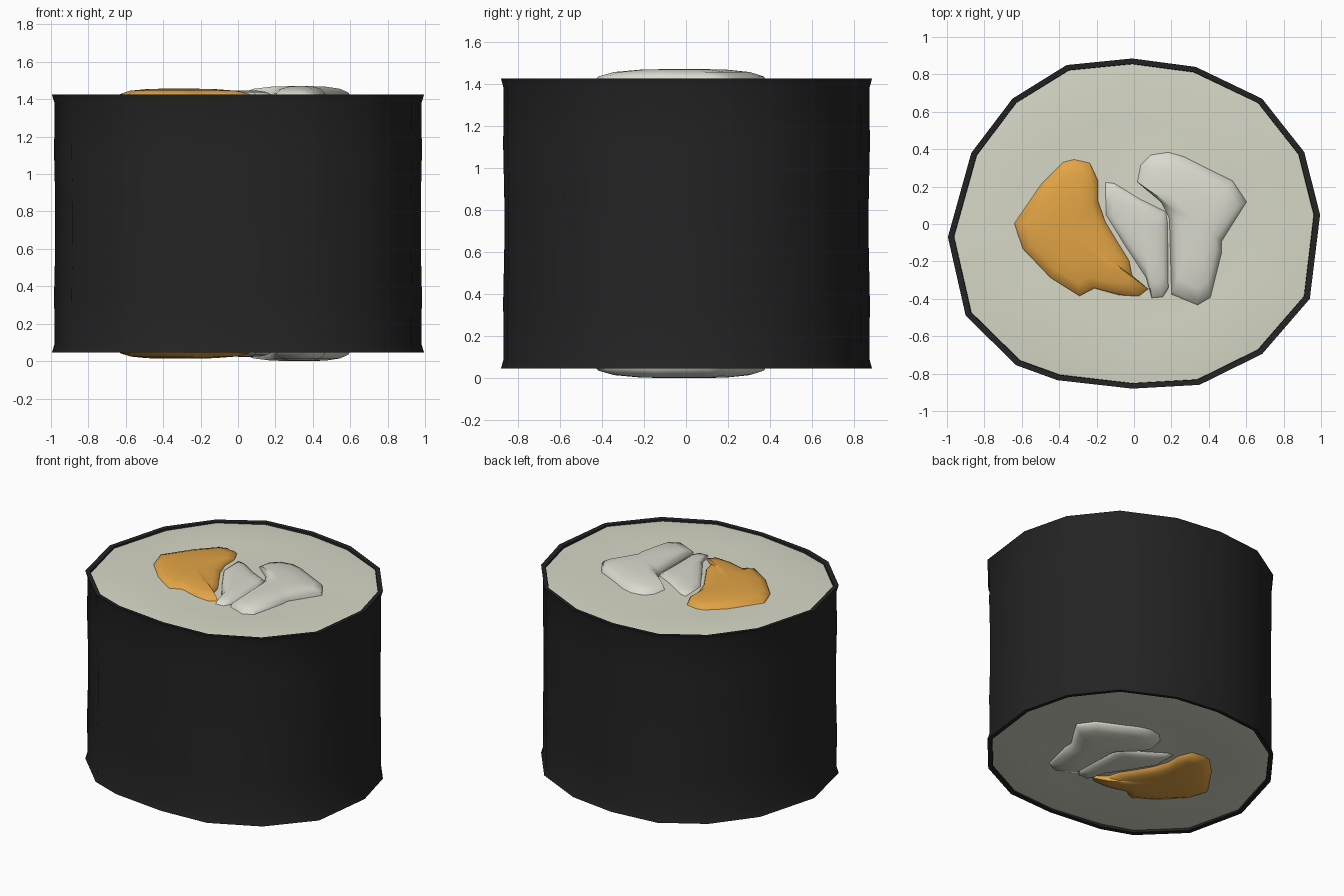
import bpy, bmesh, math

if "Cube" in bpy.data.objects:
    bpy.data.objects.remove(bpy.data.objects["Cube"])

MID = 0.735  # mid height; the roll is mirrored above and below it


def material(name, rgb):
    m = bpy.data.materials.new(name)
    m.diffuse_color = (*rgb, 1)
    m.use_nodes = True
    m.node_tree.nodes["Principled BSDF"].inputs["Base Color"].default_value = m.diffuse_color
    return m


SEAWEED = material("dark seaweed", (0.017, 0.017, 0.017))
RICE = material("rice white", (0.68, 0.69, 0.57))
ORANGE = material("orange fish", (0.76, 0.37, 0.06))
PALE = material("pale filling", (0.70, 0.70, 0.62))


def loft(name, outline, centre, levels, mat, ring_closed=False, bump=None):
    """Stack scaled copies of an outline; cap with fans or close into a tube."""
    bm = bmesh.new()
    cx, cy = centre

    def vert(x, y, z):
        if bump:
            z += bump(x, y) * (1 if z > MID else -1)
        return bm.verts.new((x, y, z))

    rings = [[vert(cx + (x - cx) * s, cy + (y - cy) * s, z) for x, y in outline]
             for s, z in levels]
    n = len(outline)
    pairs = list(zip(rings, rings[1:]))
    if ring_closed:
        pairs.append((rings[-1], rings[0]))
    for a, b in pairs:
        for i in range(n):
            j = (i + 1) % n
            bm.faces.new((a[i], a[j], b[j], b[i]))
    if not ring_closed:
        for ring, z in ((rings[0], levels[0][1]), (rings[-1], levels[-1][1])):
            c = vert(cx, cy, z)
            for i in range(n):
                bm.faces.new((ring[i], ring[(i + 1) % n], c))
    bmesh.ops.recalc_face_normals(bm, faces=bm.faces)
    me = bpy.data.meshes.new(name)
    bm.to_mesh(me)
    bm.free()
    me.materials.append(mat)
    ob = bpy.data.objects.new(name, me)
    bpy.context.collection.objects.link(ob)
    bpy.ops.object.select_all(action='DESELECT')
    ob.select_set(True)
    bpy.context.view_layer.objects.active = ob
    bpy.ops.object.shade_smooth_by_angle(angle=math.radians(42))
    return ob


def mirrored(half):
    """Upper levels (bottom to top) reflected to make the lower end too."""
    return [(s, 2 * MID - z) for s, z in reversed(half)] + half


# Seaweed wrap: sixteen-sided tube, slightly flared at both rims
wrap = [(-.01, .885), (.33, .84), (.685, .67), (.91, .385), (.995, .05),
        (.94, -.40), (.685, -.695), (.35, -.86), (-.01, -.88), (-.41, -.835),
        (-.63, -.755), (-.90, -.49), (-.995, -.07), (-.87, .38), (-.65, .67),
        (-.36, .85)]
outer = mirrored([(.982, .85), (.988, 1.1), (.986, 1.38), (1, 1.425)])
inner = [(.968, 1.422), (.962, 1.38), (.962, .09), (.968, .048)]
loft("seaweed_wrap", wrap, (0, 0), outer + inner, SEAWEED, ring_closed=True)


# Rice core with gently uneven ends
def uneven(x, y):
    return 0.007 * math.sin(5 * x + 1) * math.cos(6 * y - 0.5)


loft("rice", wrap, (0, 0),
     mirrored([(.967, 1.408), (.85, 1.417), (.62, 1.417), (.4, 1.415),
               (.2, 1.415)]), RICE, bump=uneven)


def filling(name, outline, centre, peak, mat):
    base = 1.405
    rise = peak - base
    loft(name, outline, centre,
         mirrored([(.97, 1.36), (1, base), (.95, base + .45 * rise),
                   (.78, base + .78 * rise), (.5, base + .95 * rise),
                   (.2, peak)]), mat)


# Fillings running through the roll and bulging from both ends
filling("orange_filling",
        [(-.32, .355), (-.235, .335), (-.19, .24), (-.19, .13), (-.15, .015),
         (-.02, -.2), (-.005, -.28), (.08, -.35), (.03, -.39), (-.075, -.385),
         (-.21, -.35), (-.29, -.395), (-.45, -.295), (-.6, -.135),
         (-.645, .005), (-.5, .215), (-.38, .34)],
        (-.33, -.05), 1.457, ORANGE)
filling("small_pale_filling",
        [(-.16, .23), (-.11, .225), (.03, .14), (.175, .07), (.185, 0),
         (.185, -.35), (.155, -.395), (.095, -.4), (.065, -.29),
         (-.05, -.12), (-.155, .05)],
        (.05, -.02), 1.447, PALE)
filling("large_pale_filling",
        [(.18, .39), (.27, .365), (.53, .235), (.605, .12), (.47, -.095),
         (.47, -.16), (.41, -.4), (.34, -.44), (.2, -.38), (.185, .03),
         (.14, .12), (.01, .23), (.03, .32), (.085, .375)],
        (.34, 0), 1.47, PALE)
